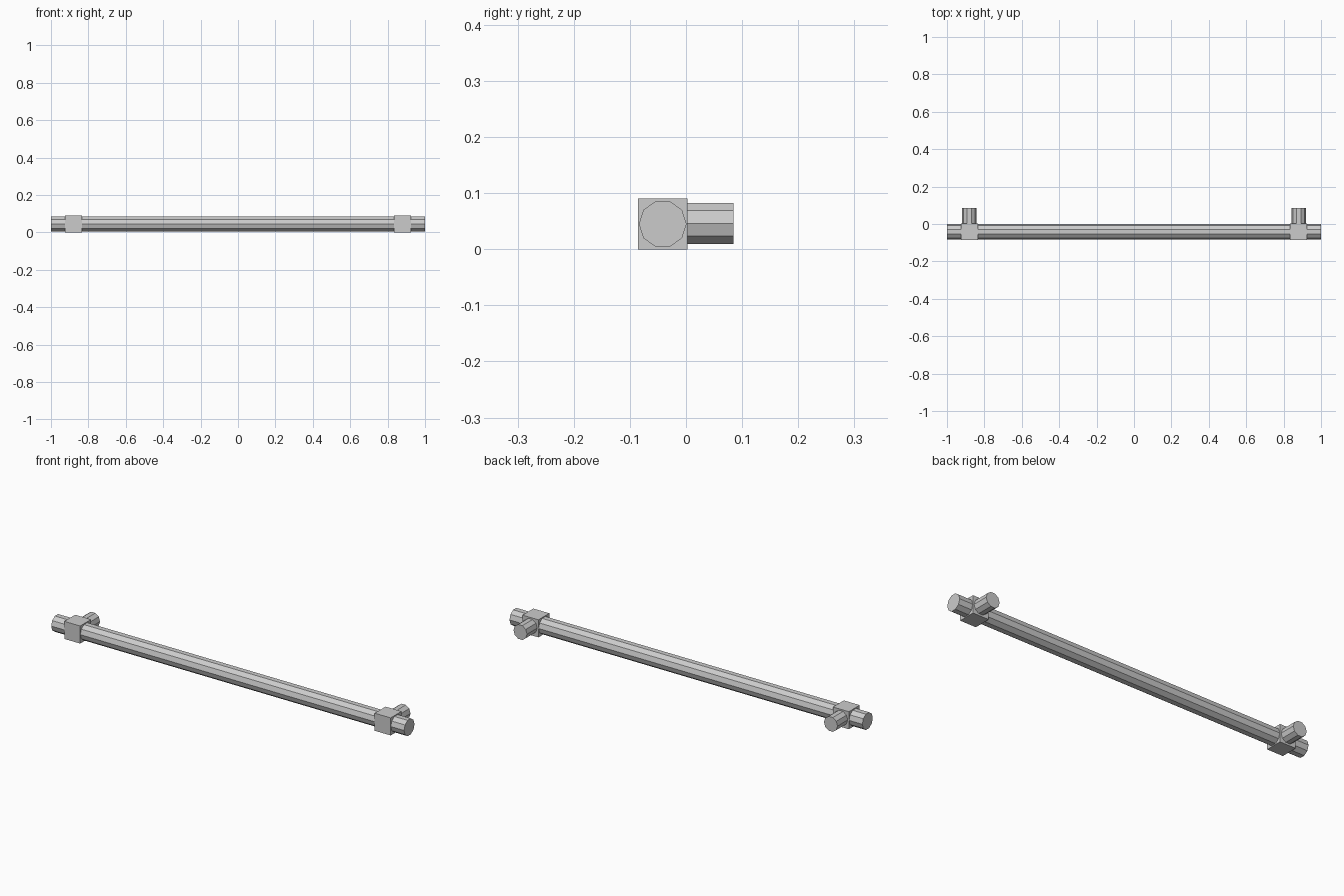
import bpy, math
from mathutils import Matrix

if "Cube" in bpy.data.objects:
    bpy.data.objects.remove(bpy.data.objects["Cube"])

BAR_Y, MID_Z, POST_X = -0.0415, 0.045, 0.88


def rod(name, radius, length, loc, rot):
    bpy.ops.mesh.primitive_cylinder_add(vertices=10, radius=radius, depth=length)
    ob = bpy.context.object
    ob.name = name
    ob.data.transform(Matrix.Translation(loc) @ rot)
    return ob


def block(name, size, loc):
    bpy.ops.mesh.primitive_cube_add(size=1)
    ob = bpy.context.object
    ob.name = name
    ob.data.transform(Matrix.Translation(loc) @ Matrix.Diagonal((*size, 1)))
    return ob


# Long ten-sided grip, with an edge at top and bottom
to_x = Matrix.Rotation(math.radians(90), 4, 'Y')
rod("grip_bar", 0.0425, 2.0, (0, BAR_Y, MID_Z), to_x)

# Square collars and round wall posts near both ends
to_y = Matrix.Rotation(math.radians(90), 4, 'X') @ Matrix.Rotation(math.radians(90), 4, 'Z')
for side, s in (("left", -1), ("right", 1)):
    block(side + "_collar", (0.09, 0.088, 0.09), (s * POST_X, BAR_Y, MID_Z))
    rod(side + "_post", 0.0385, 0.085, (s * POST_X, 0.0425, MID_Z + 0.001), to_y)
